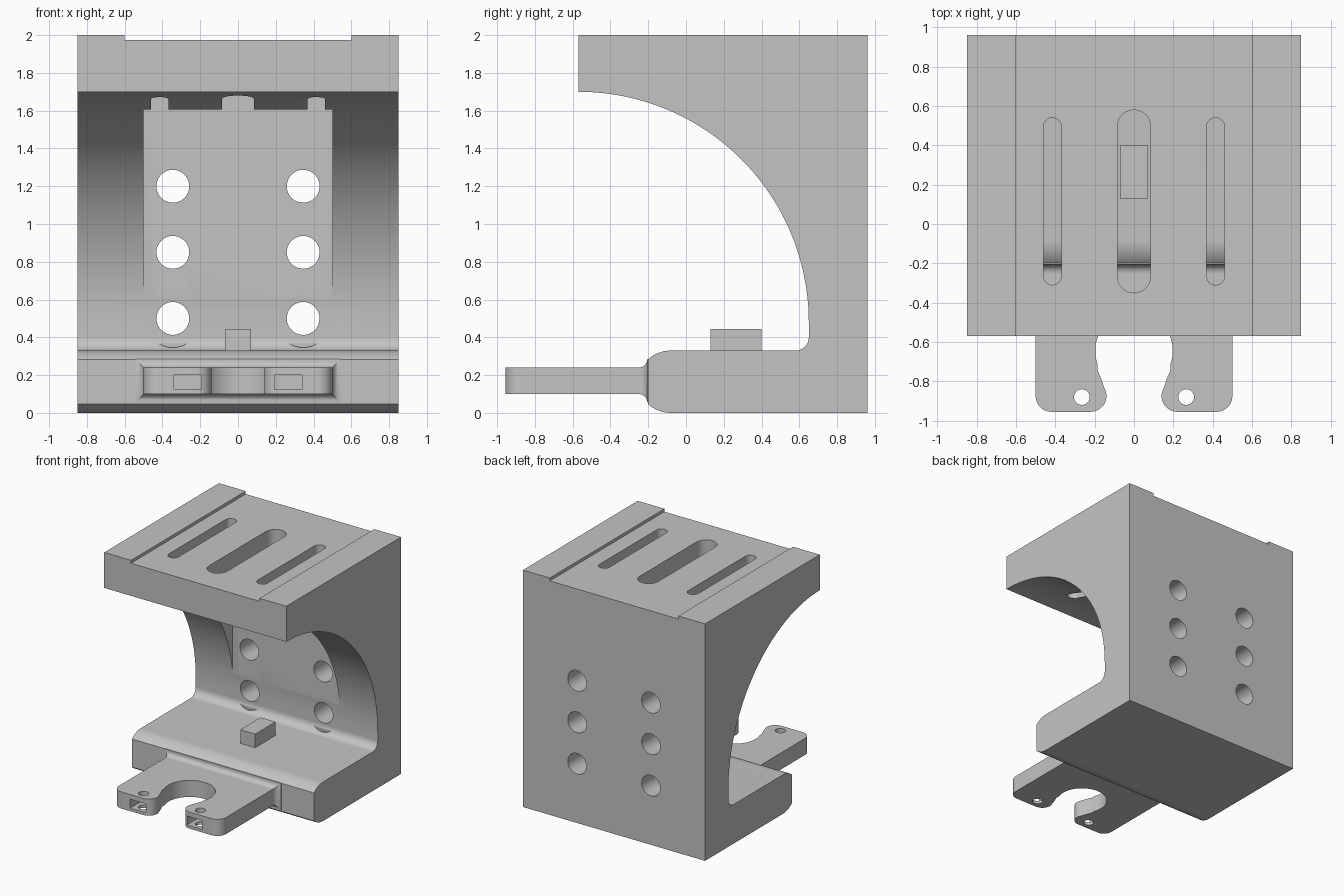
import bpy, bmesh
from math import sin, cos, radians
from mathutils import Vector

if "Cube" in bpy.data.objects:
    bpy.data.objects.remove(bpy.data.objects["Cube"])

grey = bpy.data.materials.new("matte grey")
grey.use_nodes = True
grey.diffuse_color = (0.55, 0.55, 0.55, 1)
grey.node_tree.nodes["Principled BSDF"].inputs["Base Color"].default_value = (0.55, 0.55, 0.55, 1)


def arc(cx, cy, r, start, end, n=12):
    """Points on a circular arc, angles in degrees."""
    angles = [radians(start + (end - start) * i / n) for i in range(n + 1)]
    return [(cx + r * cos(a), cy + r * sin(a)) for a in angles]


def finish(name, bm):
    bmesh.ops.recalc_face_normals(bm, faces=bm.faces)
    mesh = bpy.data.meshes.new(name)
    bm.to_mesh(mesh)
    bm.free()
    mesh.materials.append(grey)
    ob = bpy.data.objects.new(name, mesh)
    bpy.context.collection.objects.link(ob)
    return ob


def prism(name, outline, axis, lo, hi):
    """Extrude a 2D outline along an axis between lo and hi."""
    place = {"x": lambda u, v, w: (w, u, v),
             "y": lambda u, v, w: (u, w, v),
             "z": lambda u, v, w: (u, v, w)}[axis]
    bm = bmesh.new()
    face = bm.faces.new([bm.verts.new(place(u, v, lo)) for u, v in outline])
    ext = bmesh.ops.extrude_face_region(bm, geom=[face])
    moved = [g for g in ext["geom"] if isinstance(g, bmesh.types.BMVert)]
    bmesh.ops.translate(bm, verts=moved, vec=Vector(place(0, 0, hi - lo)))
    return finish(name, bm)


def box(name, x0, x1, y0, y1, z0, z1):
    return prism(name, [(x0, y0), (x1, y0), (x1, y1), (x0, y1)], "z", z0, z1)


def disc(cx, cy, r, n=40):
    return arc(cx, cy, r, 0, 360, n)[:-1]


def slot(x, r, y0, y1):
    return arc(x, y1 - r, r, 0, 180) + arc(x, y0 + r, r, 180, 360)


def cut(ob, cutters):
    """Subtract each cutter, then discard it."""
    for c in cutters:
        c.hide_render = True
        mod = ob.modifiers.new("cut", "BOOLEAN")
        mod.operation, mod.solver, mod.object = "DIFFERENCE", "EXACT", c
        bpy.context.view_layer.objects.active = ob
        bpy.ops.object.modifier_apply(modifier=mod.name)
        bpy.data.objects.remove(c)


def smooth(ob):
    bpy.ops.object.select_all(action="DESELECT")
    ob.select_set(True)
    bpy.context.view_layer.objects.active = ob
    bpy.ops.object.shade_smooth_by_angle(angle=radians(25))


# Bracket body: C-shaped side profile with a large arch and rounded lower lip
profile = [(0.96, 0), (0.96, 2), (-0.57, 2)]
profile += arc(-0.57, 0.48, 1.22, 90, 0, 48)
profile += arc(0.58, 0.40, 0.07, 0, -90)
profile += arc(-0.08, 0.15, 0.18, 90, 132)
profile += arc(-0.08, 0.18, 0.18, 228, 270)
body = prism("bracket_body", profile, "x", -0.85, 0.85)

# Recess between the arch ribs and shallow channel in the top
WALL = 0.643
cutters = [box("recess", -0.5, 0.5, -0.1, WALL, 0.5, 1.7),
           box("top_channel", -0.6, 0.6, -1, 1.2, 1.975, 2.2)]
# Slots through the top plate
cutters += [prism("slot", slot(x, r, y0, y1), "z", 1.6, 2.1)
            for x, r, y0, y1 in [(-0.415, 0.046, -0.31, 0.54),
                                 (0, 0.085, -0.35, 0.58),
                                 (0.415, 0.046, -0.31, 0.54)]]
# Bolt holes in the back wall, with clearance around the lowest pair
for x in (-0.345, 0.345):
    cutters.append(prism("clearance", disc(x, 0.5, 0.154), "y", 0.3, WALL))
    cutters += [prism("bolt_hole", disc(x, z, 0.087), "y", 0.4, 1.1)
                for z in (0.5, 0.85, 1.2)]
cut(body, cutters)
smooth(body)

# Locating block on the floor
box("locating_block", -0.07, 0.07, 0.13, 0.40, 0.32, 0.445)

# Forked arm: outline of the right half is mirrored to the left
half = [(0.5, -0.21)] + arc(0.42, -0.875, 0.08, 0, -90)
half += arc(0.22, -0.875, 0.08, 270, 150)
half += [(0.168, -0.785), (0.185, -0.745)]
half += arc(0, -0.645, 0.197, -20, 90, 20)
outline = half + [(-x, y) for x, y in reversed(half[:-1])]
arm = prism("forked_arm", outline, "z", 0.10, 0.24)
cutters = []
for side in (-1, 1):
    cutters.append(prism("pin_hole", disc(side * 0.265, -0.88, 0.04, 28), "z", 0, 0.4))
    cutters.append(box("nut_pocket", side * 0.265 - 0.073, side * 0.265 + 0.073,
                       -1.1, -0.80, 0.125, 0.2))
cut(arm, cutters)
smooth(arm)

# Flared collar where the arm meets the body
bm = bmesh.new()
rings = []
steps = [(y, 0.045 - (x - 0)) for x, y in arc(0.045, -0.25, 0.045, 180, 90, 8)]
steps = [(y, 0.045 - d) for y, d in steps] + [(-0.19, 0.045)]
for y, grow in steps:
    w, z0, z1 = 0.5 + grow, 0.10 - grow, 0.24 + grow
    rings.append([bm.verts.new((x, y, z)) for x, z in
                  [(-w, z0), (w, z0), (w, z1), (-w, z1)]])
for a, b in zip(rings, rings[1:]):
    for i in range(4):
        j = (i + 1) % 4
        bm.faces.new((a[i], a[j], b[j], b[i]))
bm.faces.new(rings[0])
bm.faces.new(rings[-1])
smooth(finish("arm_collar", bm))
